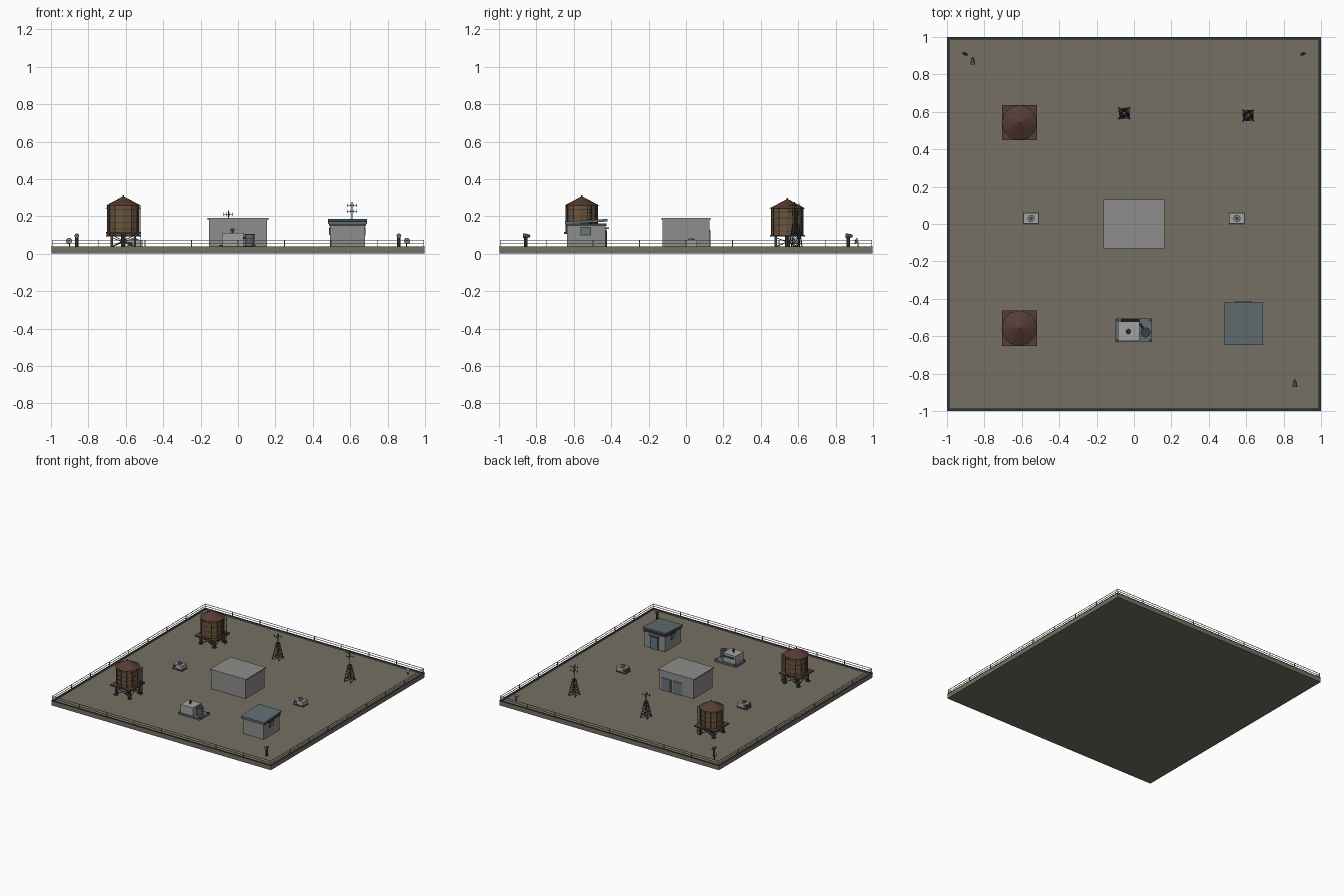
import bpy, bmesh, math
from mathutils import Vector, Matrix

cube = bpy.data.objects.get("Cube")
if cube:
    bpy.data.objects.remove(cube, do_unlink=True)


def material(name, r, g, b):
    m = bpy.data.materials.new(name)
    m.use_nodes = True
    m.diffuse_color = (r, g, b, 1)
    m.node_tree.nodes["Principled BSDF"].inputs["Base Color"].default_value = (r, g, b, 1)
    return m


GRAVEL = material("gravel", .18, .16, .125)
CONCRETE = material("concrete", .27, .27, .265)
SLATE = material("slate", .12, .15, .165)
RUST = material("rust", .095, .045, .035)
WOOD = material("wood", .16, .09, .04)
DARK = material("dark metal", .045, .05, .055)
PALE = material("pale metal", .36, .36, .36)
RAIL = material("rail metal", .22, .22, .21)
GLASS = material("door blue grey", .14, .18, .2)
COPPER = material("copper", .2, .12, .07)


class Part:
    """Collects primitives of one colour into one object."""

    def __init__(self, name, mat):
        self.name, self.mat, self.bm = name, mat, bmesh.new()

    def box(self, x0, x1, y0, y1, z0, z1):
        m = Matrix.Translation(((x0 + x1) / 2, (y0 + y1) / 2, (z0 + z1) / 2))
        bmesh.ops.create_cube(self.bm, size=1, matrix=m @ Matrix.Diagonal((x1 - x0, y1 - y0, z1 - z0, 1)))
        return self

    def bar(self, a, b, r, r2=None, sides=4):
        a, b = Vector(a), Vector(b)
        d = b - a
        m = Matrix.Translation((a + b) / 2) @ d.to_track_quat('Z', 'Y').to_matrix().to_4x4()
        if sides == 4:
            m = m @ Matrix.Rotation(math.pi / 4, 4, 'Z')
        bmesh.ops.create_cone(self.bm, cap_ends=True, segments=sides, radius1=r,
                              radius2=r if r2 is None else r2, depth=d.length, matrix=m)
        return self

    def done(self, at=(0, 0, 0)):
        me = bpy.data.meshes.new(self.name)
        self.bm.to_mesh(me)
        self.bm.free()
        me.materials.append(self.mat)
        ob = bpy.data.objects.new(self.name, me)
        ob.location = at
        bpy.context.collection.objects.link(ob)
        return ob


DECK = .028
SIDES = (-1, 1)

# Roof slab, parapet and coping
Part("roof_deck", GRAVEL).box(-.995, .995, -.995, .995, 0, DECK).done()
parapet, coping = Part("parapet", GRAVEL), Part("coping", DARK)
for s in SIDES:
    a, b = sorted((s * .988, s * .998))
    parapet.box(a, b, -.998, .998, 0, .036).box(-.988, .988, a, b, 0, .036)
    a, b = sorted((s * .987, s))
    coping.box(a, b, -1, 1, .035, .039).box(-.987, .987, a, b, .035, .039)
parapet.done()
coping.done()

# Railing around the edge
rails = Part("railing", RAIL)
E = .993
for s in SIDES:
    for z in (.056, .073):
        rails.bar((-E, s * E, z), (E, s * E, z), .0022)
        rails.bar((s * E, -E, z), (s * E, E, z), .0022)
    for i in range(9):
        t = -E + i * E / 4
        rails.bar((t, s * E, .036), (t, s * E, .074), .003)
        rails.bar((s * E, t, .036), (s * E, t, .074), .003)
rails.done()

# Central stair house with two rear doors
Part("stair_house", CONCRETE).box(-.155, .155, -.125, .125, DECK, .182).box(-.162, .162, -.131, .131, .18, .19).done()
doors = Part("stair_house_doors", GLASS)
frames = Part("stair_house_door_frames", RAIL)
for x in (.09, -.012):
    frames.box(x - .044, x + .044, .124, .128, DECK, .13)
    doors.box(x - .037, x + .037, .125, .131, DECK, .123)
frames.done()
doors.done()

# Hut with sloping roof
Part("hut_walls", CONCRETE).box(.492, .678, -.635, -.43, DECK, .16).done()
roof = Part("hut_roof", SLATE).box(.48, .69, -.646, -.42, .158, .172)
for v in roof.bm.verts:
    if v.co.y > -.5:
        v.co.z += .014
roof.done()
Part("hut_roof_trim", DARK).box(.486, .684, -.64, -.426, .148, .162).done()
Part("hut_door", DARK).box(.545, .625, -.431, -.426, DECK, .13).done()
Part("hut_door_panel", GLASS).box(.555, .615, -.43, -.423, DECK, .122).done()
Part("hut_awning", SLATE).box(.54, .63, -.43, -.412, .133, .139).done()
windows, sills = Part("hut_windows", GLASS), Part("hut_window_frames", DARK)
for x in (.492, .678):
    sills.box(x - .003, x + .003, -.568, -.508, .097, .143)
    windows.box(x - .005, x + .005, -.563, -.513, .102, .138)
sills.done()
windows.done()


# Water tanks on timber platforms
def water_tank(name, x, y, drop):
    at = (x, y, -drop)
    floor = DECK + drop
    Part(name + "_platform", RUST).box(-.094, .094, -.094, .094, .105, .115).done(at)
    legs = Part(name + "_legs", DARK)
    for sx in SIDES:
        for sy in SIDES:
            legs.bar((sx * .062, sy * .062, floor), (sx * .062, sy * .062, .106), .009)
            legs.box(sx * .062 - .013, sx * .062 + .013, sy * .062 - .013, sy * .062 + .013, floor, floor + .006)
        for a, b in ((floor + .01, .1), (.1, floor + .01)):
            legs.bar((-.062, sx * .062, a), (.062, sx * .062, b), .003)
            legs.bar((sx * .062, -.062, a), (sx * .062, .062, b), .003)
    legs.bar((0, 0, floor), (0, 0, .106), .012, sides=8)
    legs.done(at)
    Part(name + "_barrel", WOOD).bar((0, 0, .115), (0, 0, .258), .085, sides=12).done(at)
    bands = Part(name + "_bands", DARK)
    for z in (.13, .165, .2, .235):
        bands.bar((0, 0, z), (0, 0, z + .004), .0865, sides=12)
    for i in range(12):
        c, s = math.cos(i * math.pi / 6) * .0855, math.sin(i * math.pi / 6) * .0855
        bands.bar((c, s, .115), (c, s, .257), .002)
    bands.done(at)
    Part(name + "_roof", RUST).bar((0, 0, .257), (0, 0, .305), .095, .004, 12).bar(
        (0, 0, .303), (0, 0, .313), .004, sides=6).done(at)
    ladder = Part(name + "_ladder", DARK)
    for s in SIDES:
        ladder.bar((.094, .04 + s * .012, floor), (.094, .04 + s * .012, .258), .002)
    for i in range(12):
        z = floor + .012 + i * .018
        ladder.bar((.094, .028, z), (.094, .052, z), .0015)
    ladder.done(at)


water_tank("front_tank", -.613, -.557, 0)
water_tank("rear_tank", -.613, .542, .014)


# Lattice masts with cross antennas
def mast(name, x, y, height, crosses):
    p = Part(name, DARK)
    levels = 5
    ring = []
    for i in range(levels + 1):
        t = i / levels
        h, z = .03 * (1 - t) + .009 * t, DECK + t * .132
        ring.append([Vector((h * a, h * b, z)) for a, b in ((1, 1), (-1, 1), (-1, -1), (1, -1))])
    for i in range(levels):
        for k in range(4):
            j = (k + 1) % 4
            p.bar(ring[i][k], ring[i + 1][k], .003)
            p.bar(ring[i][k], ring[i + 1][j], .0018)
            p.bar(ring[i + 1][k], ring[i + 1][j], .0018)
    p.bar((0, 0, .15), (0, 0, height), .003, sides=6)
    for z in crosses:
        for dx, dy in ((.025, .008), (-.008, .025)):
            p.bar((-dx, -dy, z), (dx, dy, z), .002)
            for s in SIDES:
                p.bar((s * dx, s * dy, z - .009), (s * dx, s * dy, z + .009), .002)
    p.done((x, y, 0))


mast("centre_mast", -.052, .592, .232, (.212,))
mast("right_mast", .61, .58, .277, (.228, .26))

# Small fan units beside the stair house
for s, side in ((1, "left"), (-1, "right")):
    at = (s * .55, .03, 0)
    Part(side + "_fan_unit", PALE).box(-.04, .04, -.028, .028, .034, .07).done(at)
    Part(side + "_fan_base", DARK).box(-.043, .043, -.032, .032, DECK, .036).box(
        -.041, -.015, -.0285, .0285, .042, .062).done(at)
    Part(side + "_fan_ring", RAIL).bar((0, 0, .069), (0, 0, .079), .019, sides=16).done(at)
    Part(side + "_fan_hub", DARK).bar((0, 0, .079), (0, 0, .081), .009, sides=12).done(at)

# Large cooling plant
Part("plant_base", SLATE).box(-.1, .096, -.632, -.505, DECK, .042).done()
Part("plant_body", PALE).box(-.085, .03, -.625, -.522, .042, .11).done()
Part("plant_cylinder", SLATE).bar((.062, -.58, .042), (.062, -.58, .104), .025, sides=16).done()
bands = Part("plant_dark_trim", DARK)
for z in (.055, .078, .1):
    bands.bar((.062, -.58, z), (.062, -.58, z + .006), .0265, sides=16)
for x in (-.09, .086):
    for y in (-.622, -.515):
        bands.bar((x, y, .04), (x, y, .048), .008, sides=8)
bands.bar((-.07, -.515, .09), (.03, -.515, .09), .006, sides=8)
bands.bar((.03, -.53, .085), (.062, -.58, .085), .006, sides=8)
bands.bar((-.03, -.575, .11), (-.03, -.575, .126), .006, sides=8)
bands.bar((-.03, -.575, .124), (-.03, -.575, .135), .013, .009, sides=10)
bands.done()

# Hooded vent pipes in two corners
for x, y, side in ((-.862, .867, "rear"), (.86, -.857, "front")):
    at = (x, y, 0)
    Part(side + "_vent_pipe", DARK).bar((0, 0, DECK), (0, 0, .1), .009, sides=8).done(at)
    Part(side + "_vent_hood", COPPER).bar((0, -.014, .096), (0, .014, .096), .013, .009, 8).bar(
        (0, .01, .096), (0, .024, .094), .007, sides=8).done(at)

# Dishes in the rear corners
for s, side in ((1, "left"), (-1, "right")):
    Part(side + "_dish", RAIL).bar((0, 0, .066), (s * .002, -.006, .068), .008, .018, 12).done((s * .902, .915, 0))
    Part(side + "_dish_stand", DARK).bar((0, .004, DECK), (0, .004, .066), .003, sides=6).bar(
        (0, 0, .066), (s * .006, -.018, .072), .0015).done((s * .902, .915, 0))
